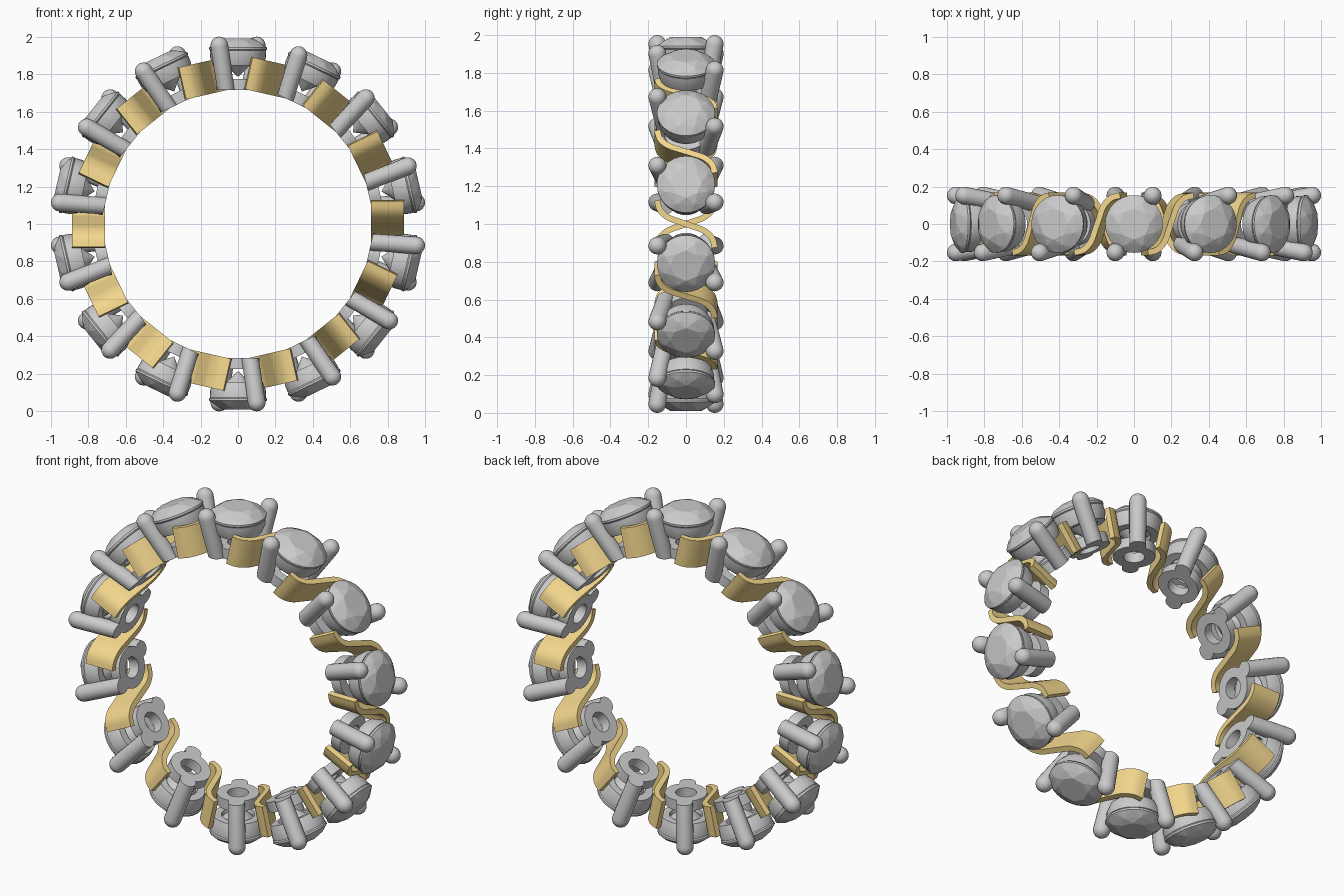
import bpy, bmesh
from math import sin, cos, pi
from mathutils import Vector

if "Cube" in bpy.data.objects:
    bpy.data.objects.remove(bpy.data.objects["Cube"])

COUNT = 14          # stones around the band
STEP = 2 * pi / COUNT

gold = bpy.data.materials.new("gold")
gold.diffuse_color = (0.9, 0.68, 0.27, 1)
gold.use_nodes = True
gold.node_tree.nodes["Principled BSDF"].inputs["Base Color"].default_value = gold.diffuse_color


def make_mesh(name, bm, smooth=None, mat=None):
    bmesh.ops.recalc_face_normals(bm, faces=bm.faces)
    me = bpy.data.meshes.new(name)
    bm.to_mesh(me)
    bm.free()
    if mat:
        me.materials.append(mat)
    if smooth:
        ob = bpy.data.objects.new(name, me)
        bpy.context.collection.objects.link(ob)
        bpy.ops.object.select_all(action='DESELECT')
        ob.select_set(True)
        bpy.context.view_layer.objects.active = ob
        bpy.ops.object.shade_smooth_by_angle(angle=smooth)
        bpy.data.objects.remove(ob)
    return me


def array_round(name, me, offset=0.0):
    # local z is the radial direction, local x runs along the band
    for i in range(COUNT):
        ob = bpy.data.objects.new(f"{name}_{i + 1}", me)
        ob.location = (0, 0, 1)
        ob.rotation_euler = (0, (i + offset) * STEP, 0)
        bpy.context.collection.objects.link(ob)


def lathe(bm, profile, n=40):
    # closed (radius, height) profile spun about local z
    rings = [[bm.verts.new((r * cos(2 * pi * k / n), r * sin(2 * pi * k / n), z))
              for k in range(n)] for r, z in profile]
    for a, b in zip(rings, rings[1:] + rings[:1]):
        for k in range(n):
            m = (k + 1) % n
            bm.faces.new((a[k], a[m], b[m], b[k]))


def circle(bm, r, z, n, turn=0.0):
    for k in range(n):
        t = 2 * pi * (k + turn) / n
        bm.verts.new((r * cos(t), r * sin(t), z))


# brilliant-cut stone: hull of facet corner rings
bm = bmesh.new()
circle(bm, 0.083, 0.99, 8)
circle(bm, 0.122, 0.972, 8, 0.5)
circle(bm, 0.154, 0.943, 32)
circle(bm, 0.154, 0.932, 32)
circle(bm, 0.05, 0.838, 8, 0.5)
bm.verts.new((0, 0, 0.785))
bmesh.ops.convex_hull(bm, input=bm.verts)
bmesh.ops.dissolve_limit(bm, angle_limit=0.01, verts=bm.verts, edges=bm.edges)
array_round("stone", make_mesh("stone", bm))

# seat ring under each stone
bm = bmesh.new()
lathe(bm, [(0.132, 0.845), (0.148, 0.885), (0.15, 0.925), (0.135, 0.925), (0.085, 0.865), (0.09, 0.845)])
array_round("seat_ring", make_mesh("seat_ring", bm, 0.6))

# flat base ring
bm = bmesh.new()
lathe(bm, [(0.115, 0.715), (0.115, 0.775), (0.058, 0.775), (0.058, 0.715)])
array_round("base_ring", make_mesh("base_ring", bm, 0.6))

# two leaning round-tipped prongs on opposite corners, cut flush at the base
bm = bmesh.new()
R = 0.047
for s in (-1, 1):
    top = Vector((0.1 * s, 0.152 * s, 0.953))
    low = Vector((0.062 * s, 0.105 * s, 0.70))
    axis = top - low
    quat = axis.to_track_quat('Z', 'Y')
    prong = bmesh.ops.create_uvsphere(bm, u_segments=20, v_segments=12, radius=R)["verts"]
    for v in prong:
        tip = v.co.z > -1e-5
        v.co = quat @ v.co + (top if tip else low)
bmesh.ops.bisect_plane(bm, geom=bm.verts[:] + bm.edges[:] + bm.faces[:],
                       plane_co=(0, 0, 0.715), plane_no=(0, 0, -1), clear_outer=True)
bmesh.ops.holes_fill(bm, edges=[e for e in bm.edges if e.is_boundary], sides=0)
array_round("prong_pair", make_mesh("prong_pair", bm, 0.7))

# gold S-shaped link between stones
ctrl = [Vector(p) for p in ((-0.125, -0.152), (-0.075, -0.138), (-0.035, -0.095), (-0.012, -0.035))]
ctrl += [-p for p in reversed(ctrl)]
path = []
for i in range(len(ctrl) - 1):              # Catmull-Rom smoothing
    p0, p1 = ctrl[max(i - 1, 0)], ctrl[i]
    p2, p3 = ctrl[i + 1], ctrl[min(i + 2, len(ctrl) - 1)]
    for k in range(5):
        t = k / 5
        path.append(0.5 * (2 * p1 + (p2 - p0) * t + (2 * p0 - 5 * p1 + 4 * p2 - p3) * t * t
                           + (3 * p1 - p0 - 3 * p2 + p3) * t ** 3))
path.append(ctrl[-1])
bm = bmesh.new()
sections = []
for i, p in enumerate(path):
    d = (path[min(i + 1, len(path) - 1)] - path[max(i - 1, 0)]).normalized()
    n = Vector((-d.y, d.x)) * 0.016
    sections.append([bm.verts.new((q.x, q.y, z))
                     for q, z in ((p + n, 0.71), (p - n, 0.71), (p - n, 0.885), (p + n, 0.885))])
for a, b in zip(sections, sections[1:]):
    for k in range(4):
        m = (k + 1) % 4
        bm.faces.new((a[k], a[m], b[m], b[k]))
bm.faces.new(sections[0])
bm.faces.new(sections[-1])
array_round("gold_link", make_mesh("gold_link", bm, 0.6, gold), 0.5)
